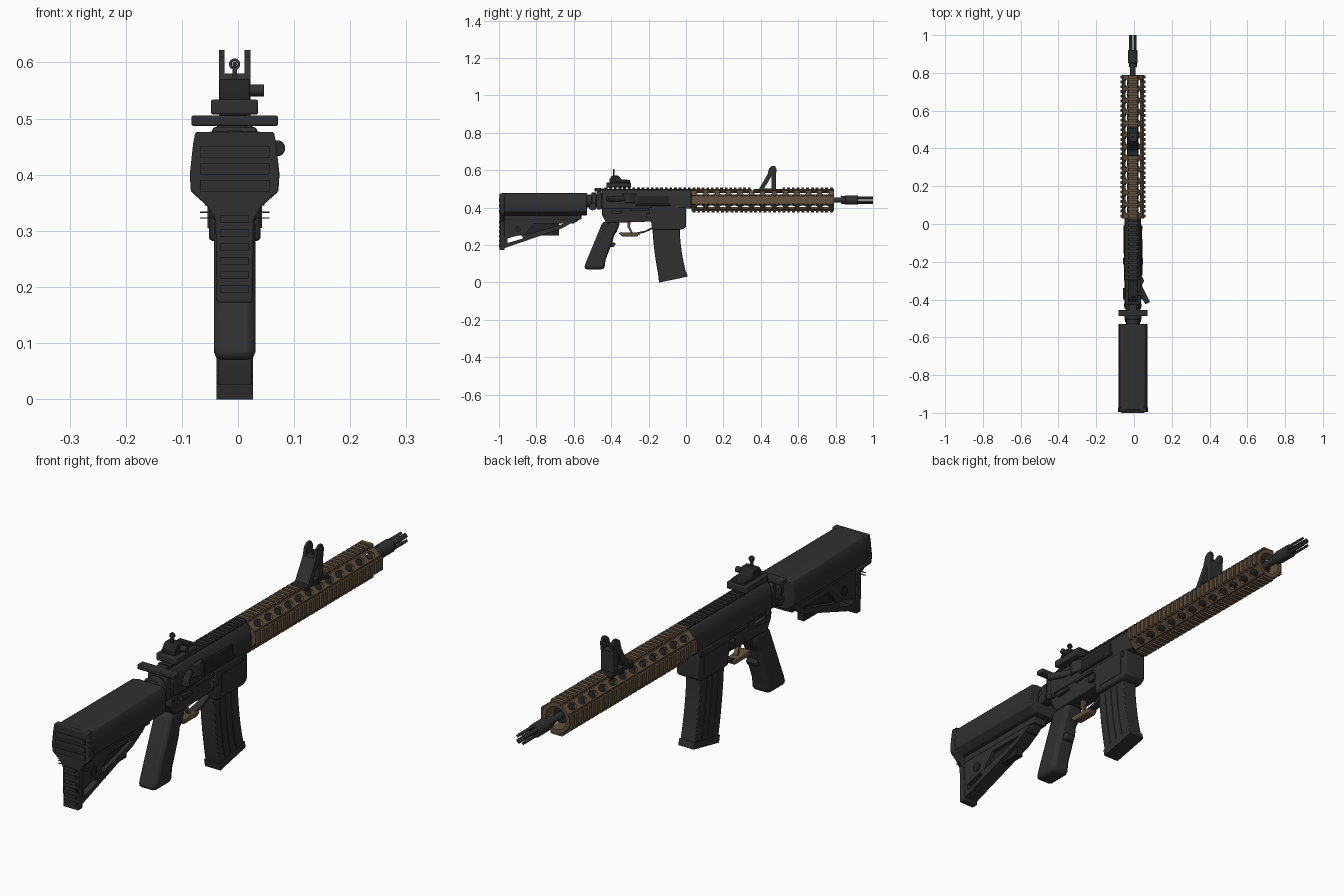
import bpy, bmesh
from math import sin, cos, pi, radians
from mathutils import Vector

XC, ZC = -0.006, 0.44          # centre plane and bore height
if "Cube" in bpy.data.objects:
    bpy.data.objects.remove(bpy.data.objects["Cube"])


def material(name, rgb):
    m = bpy.data.materials.new(name)
    m.use_nodes = True
    m.diffuse_color = (*rgb, 1)
    m.node_tree.nodes["Principled BSDF"].inputs["Base Color"].default_value = (*rgb, 1)
    return m


DARK = material("dark_grey", (0.03, 0.03, 0.03))
BLACK = material("black", (0.017, 0.017, 0.018))
BROWN = material("earth_brown", (0.13, 0.085, 0.05))
parts = []


def solids(name, axis, items, mat=DARK, bevel=0, rot=(0, 0, 0), loc=(0, 0, 0)):
    """Extrude each (loop, start, end) along an axis into one object."""
    place = {"x": lambda p, t: (t, p[0], p[1]),
             "y": lambda p, t: (p[0], t, p[1]),
             "z": lambda p, t: (p[0], p[1], t)}[axis]
    bm = bmesh.new()
    for loop, a, b in items:
        lo = [bm.verts.new(place(p, a)) for p in loop]
        hi = [bm.verts.new(place(p, b)) for p in loop]
        bm.faces.new(lo)
        bm.faces.new(hi[::-1])
        for i in range(len(loop)):
            j = (i + 1) % len(loop)
            bm.faces.new((lo[i], hi[i], hi[j], lo[j]))
    bmesh.ops.recalc_face_normals(bm, faces=bm.faces)
    me = bpy.data.meshes.new(name)
    bm.to_mesh(me)
    bm.free()
    me.materials.append(mat)
    ob = bpy.data.objects.new(name, me)
    bpy.context.collection.objects.link(ob)
    ob.rotation_euler, ob.location = rot, loc
    if bevel:
        mod = ob.modifiers.new("bevel", "BEVEL")
        mod.width, mod.segments, mod.limit_method = bevel, 2, "ANGLE"
    parts.append(ob)
    return ob


def rect(a, b, c, d):
    return [(a, c), (b, c), (b, d), (a, d)]


def ring(c, r, n=24, stretch=1):
    return [(c[0] + r * cos(2 * pi * i / n), c[1] + stretch * r * sin(2 * pi * i / n)) for i in range(n)]


def sym(half):
    """Close a right-hand half profile across the centre plane."""
    return half + [(-x, z) for x, z in reversed(half)]


def slab(name, loop, w, mat=DARK, bevel=0):
    return solids(name, "x", [(loop, -w, w)], mat, bevel)


def box(name, w, y0, y1, z0, z1, mat=DARK, bevel=0):
    return slab(name, rect(y0, y1, z0, z1), w, mat, bevel)


def tube(name, r, y0, y1, mat=DARK, z=ZC, bevel=0):
    return solids(name, "y", [(ring((0, z), r), y0, y1)], mat, bevel)


def both_sides(name, loop, x0, x1, mat=DARK):
    return solids(name, "x", [(loop, x0, x1), (loop, -x1, -x0)], mat)


def cut(ob, *cutters):
    bpy.context.view_layer.objects.active = ob
    for c in cutters:
        mod = ob.modifiers.new("cut", "BOOLEAN")
        mod.object, mod.solver = c, "EXACT"
        bpy.ops.object.modifier_apply(modifier=mod.name)
        parts.remove(c)
        bpy.data.objects.remove(c)


def rail(name, y0, y1, turn, mat):
    """Toothed accessory rail, turned around the bore axis."""
    tooth = sym([(0.019, 0.05), (0.026, 0.057), (0.026, 0.062), (0.022, 0.066)])
    items = [(rect(-0.019, 0.019, 0.045, 0.058), y0, y1)]
    n = round((y1 - y0) / 0.0253)
    step = (y1 - y0) / n
    items += [(tooth, y0 + (i + .2) * step, y0 + (i + .8) * step) for i in range(n)]
    solids(name, "y", items, mat, rot=(0, turn, 0), loc=(0, 0, ZC))


# Handguard: vented eight-sided tube with four rails
octagon = [(0.052, -0.026), (0.052, 0.026)]
octagon = [(0.026, 0.052), (0.052, 0.026), (0.052, -0.026), (0.026, -0.052)]
guard = solids("handguard", "y", [(sym(octagon), 0.03, 0.79)], BROWN, loc=(0, 0, ZC))
bpy.context.view_layer.update()
bore = solids("bore_cutter", "y", [(ring((0, ZC), 0.043), 0, 0.85)])
vents = [solids("vent_cutter", "z",
                [(ring((0, 0.075 + 0.061 * i), 0.014, 16, 1.55), 0.03, 0.08) for i in range(12)],
                rot=(0, pi / 4 + k * pi / 2, 0), loc=(0, 0, ZC)) for k in range(4)]
bpy.context.view_layer.update()
cut(guard, bore, *vents)
for side, turn in (("left", pi / 2), ("bottom", pi), ("right", -pi / 2)):
    rail(side + "_rail", 0.03, 0.79, turn, BROWN)
rail("top_rail_rear", 0.03, 0.35, 0, BROWN)
rail("top_rail_front", 0.51, 0.79, 0, BROWN)

# Barrel and pronged muzzle device
tube("inner_barrel", 0.03, 0.0, 0.76, BLACK)
tube("barrel", 0.014, 0.7, 0.85)
tube("muzzle_collar", 0.021, 0.83, 0.85)
tube("muzzle_body", 0.025, 0.85, 0.92, bevel=0.003)
for k in range(4):
    solids("muzzle_prong", "y", [(sym([(0.009, 0.012), (0.007, 0.021)]), 0.91, 1.0)],
           rot=(0, pi / 4 + k * pi / 2, 0), loc=(0, 0, ZC))

# Front sight
box("front_sight_base", 0.03, 0.36, 0.51, 0.48, 0.5, BLACK, 0.003)
sight = slab("front_sight", [(0.385, 0.49), (0.435, 0.575), (0.445, 0.61), (0.46, 0.622),
                             (0.476, 0.622), (0.485, 0.605), (0.48, 0.57), (0.48, 0.49)], 0.028)
cut(sight, slab("window_cutter", [(0.418, 0.503), (0.456, 0.565), (0.456, 0.503)], 0.1),
    box("ear_cutter", 0.018, 0.3, 0.6, 0.58, 0.7))
tube("front_sight_post", 0.004, 0.455, 0.465, z=0.597)
box("front_sight_pin", 0.003, 0.457, 0.463, 0.57, 0.6)

# Upper receiver
upper = sym([(0.024, 0.494), (0.036, 0.478), (0.044, 0.45), (0.044, 0.395)])
solids("upper_receiver", "y", [(upper, -0.45, 0.03)], bevel=0.004)
rail("receiver_rail", -0.44, 0.03, 0, DARK)
solids("ejection_port_cover", "x", [(rect(-0.26, -0.09, 0.418, 0.462), 0.04, 0.048)], BLACK, 0.002)
solids("port_hinge", "y", [(ring((0.046, 0.414), 0.005, 10), -0.27, -0.08)])
solids("case_deflector", "z", [([(0.04, -0.34), (0.06, -0.3), (0.04, -0.26)], 0.425, 0.475)], bevel=0.003)
solids("forward_assist", "y", [(ring((0, 0), 0.014), -0.05, 0.05)], bevel=0.003,
       rot=(0, 0, radians(27)), loc=(0.056, -0.375, 0.447))
box("charging_handle", 0.077, -0.488, -0.455, 0.487, 0.505, bevel=0.003)
box("charging_handle_stem", 0.02, -0.46, -0.42, 0.485, 0.503)

# Rear sight
box("rear_sight_clamp", 0.042, -0.425, -0.295, 0.507, 0.534, bevel=0.004)
slab("rear_sight_body", [(-0.41, 0.53), (-0.41, 0.55), (-0.395, 0.57), (-0.36, 0.57),
                         (-0.345, 0.55), (-0.3, 0.548), (-0.3, 0.53)], 0.027, BLACK, 0.003)
solids("rear_sight_knob", "x", [(ring((-0.37, 0.55), 0.011, 16), 0.02, 0.052)])
box("aperture_stem", 0.004, -0.39, -0.382, 0.56, 0.592)
eye = tube("aperture_ring", 0.01, -0.39, -0.381, z=0.597)
cut(eye, tube("aperture_cutter", 0.005, -0.45, -0.3, z=0.597))

# Lower receiver and magazine well
slab("lower_receiver", [(-0.45, 0.4), (-0.45, 0.36), (-0.425, 0.318), (-0.19, 0.325),
                        (-0.1, 0.325), (-0.1, 0.4)], 0.039, bevel=0.004)
slab("magazine_well", [(-0.2, 0.402), (-0.18, 0.282), (-0.02, 0.282), (0.0, 0.295), (0.0, 0.402)],
     0.046, bevel=0.006)
both_sides("selector_lever", [(-0.4, 0.365), (-0.34, 0.37), (-0.34, 0.38), (-0.4, 0.385)], 0.037, 0.052)
both_sides("takedown_pins", ring((-0.43, 0.385), 0.01, 14), 0.037, 0.046)
both_sides("pivot_pins", ring((-0.02, 0.385), 0.01, 14), 0.04, 0.05)
both_sides("magazine_catch", rect(-0.215, -0.18, 0.345, 0.37), 0.037, 0.053)
both_sides("receiver_ridge", rect(-0.3, -0.2, 0.385, 0.395), 0.037, 0.048)
both_sides("well_panel", rect(-0.155, -0.03, 0.305, 0.375), 0.045, 0.0485)

# Trigger and guard
slab("trigger", [(-0.315, 0.33), (-0.295, 0.33), (-0.3, 0.295), (-0.285, 0.268),
                 (-0.295, 0.266), (-0.312, 0.295)], 0.008, BROWN)
slab("trigger_guard", [(-0.27, 0.255), (-0.22, 0.266), (-0.18, 0.285), (-0.18, 0.295),
                       (-0.22, 0.276), (-0.27, 0.266)], 0.014)
slab("guard_plate", [(-0.36, 0.262), (-0.34, 0.246), (-0.26, 0.246), (-0.245, 0.258),
                     (-0.26, 0.266), (-0.35, 0.268)], 0.018, BROWN, 0.003)

# Pistol grip
slab("grip", [(-0.445, 0.325), (-0.35, 0.325), (-0.37, 0.27), (-0.385, 0.255), (-0.39, 0.225),
              (-0.43, 0.12), (-0.437, 0.07), (-0.545, 0.07), (-0.54, 0.095)], 0.037, bevel=0.014)
solids("grip_bump", "x", [([(-0.4, 0.215), (-0.375, 0.21), (-0.385, 0.19), (-0.41, 0.19)], -0.02, 0.02)],
       bevel=0.004)

# Curved magazine with side ribs
def mag_point(f, t):
    back = Vector((-0.18 + 0.014 * t + 0.026 * t * t, 0.3 - 0.3 * t))
    front = Vector((-0.034 + 0.004 * t + 0.036 * t * t, 0.3 - 0.27 * t))
    return back.lerp(front, f)


def mag_strip(f0, f1, t0=0.0, t1=1.0, n=8):
    ts = [t0 + (t1 - t0) * i / n for i in range(n + 1)]
    return [mag_point(f0, t) for t in ts] + [mag_point(f1, t) for t in reversed(ts)]


slab("magazine", mag_strip(0, 1), 0.03, bevel=0.003)
for f in (0.22, 0.45, 0.68):
    slab("magazine_rib", mag_strip(f, f + 0.05, 0.1, 0.88), 0.0325)
slab("magazine_floor", mag_strip(-0.02, 1.02, 0.91, 1, 2), 0.0325)

# Buffer tube and its fittings
tube("buffer_tube", 0.034, -0.6, -0.44, z=0.435)
tube("castle_nut", 0.045, -0.505, -0.48, z=0.435, bevel=0.003)
box("end_plate", 0.04, -0.478, -0.45, 0.39, 0.485, bevel=0.006)
both_sides("sling_loop", ring((-0.5, 0.405), 0.02, 16), 0.03, 0.042)

# Shoulder stock
cheek = sym([(0.04, 0.477), (0.064, 0.472), (0.073, 0.455), (0.077, 0.41), (0.072, 0.38), (0.045, 0.358)])
solids("stock_body", "y", [(cheek, -0.985, -0.53)], bevel=0.004)
box("stock_spine", 0.03, -0.98, -0.56, 0.335, 0.365, bevel=0.004)
frame = slab("stock_frame", [(-0.98, 0.345), (-0.58, 0.345), (-0.6, 0.325), (-0.66, 0.29),
                             (-0.98, 0.18)], 0.028)
cut(frame, slab("pocket_cutter", [(-0.86, 0.255), (-0.81, 0.315), (-0.65, 0.315), (-0.7, 0.298)], 0.1),
    slab("slot_cutter", [(-0.955, 0.21), (-0.955, 0.235), (-0.88, 0.255), (-0.87, 0.235)], 0.1))
box("stock_web", 0.014, -0.97, -0.68, 0.25, 0.335, BLACK)
both_sides("sling_socket", ring((-0.9, 0.285), 0.018, 20), 0.02, 0.032, BLACK)
slab("release_lever", [(-0.73, 0.335), (-0.57, 0.335), (-0.6, 0.315), (-0.7, 0.318)], 0.022, bevel=0.003)

# Butt pad with grooves
pad = sym([(0.07, 0.476), (0.074, 0.455), (0.08, 0.4), (0.078, 0.37), (0.05, 0.345),
           (0.034, 0.32), (0.032, 0.172)])
solids("butt_pad", "y", [(pad, -0.996, -0.97)], bevel=0.003)
ribs = [(rect(-0.026, 0.026, z, z + 0.012), -1.0, -0.99) for z in (0.19, 0.215, 0.24, 0.265, 0.29, 0.315)]
ribs += [(rect(-0.062, 0.062, z, z + 0.02), -1.0, -0.99) for z in (0.37, 0.4, 0.43)]
solids("butt_ribs", "y", ribs)
for z in (0.323, 0.333):
    box("pad_pin", 0.062, -0.982, -0.978, z - 0.001, z + 0.001)

# Shift to the centre plane and shade
bpy.ops.object.select_all(action="DESELECT")
for ob in parts:
    ob.location.x += XC
    ob.select_set(True)
bpy.context.view_layer.objects.active = parts[0]
bpy.ops.object.shade_smooth_by_angle(angle=radians(30))
